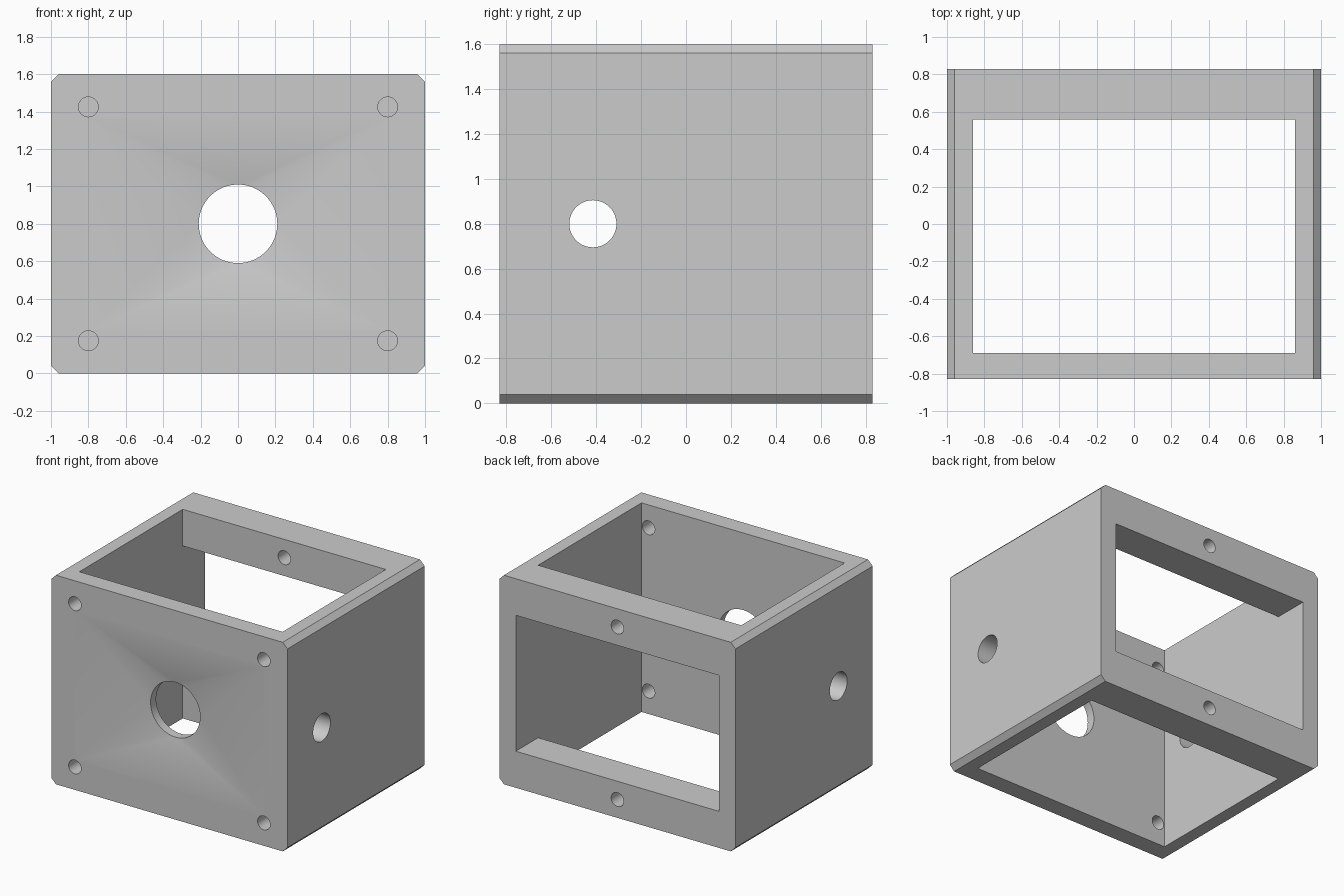
import bpy, bmesh, math
from mathutils import Matrix, Vector

cube = bpy.data.objects.get("Cube")
if cube:
    bpy.data.objects.remove(cube, do_unlink=True)

W, D, H = 1.0, 0.83, 1.6      # half width, half depth, height
MID = H / 2

grey = bpy.data.materials.new("light grey")
grey.use_nodes = True
grey.diffuse_color = (0.6, 0.6, 0.6, 1)
grey.node_tree.nodes["Principled BSDF"].inputs["Base Color"].default_value = (0.6, 0.6, 0.6, 1)


def make(name, bm):
    bmesh.ops.recalc_face_normals(bm, faces=bm.faces)
    mesh = bpy.data.meshes.new(name)
    bm.to_mesh(mesh)
    bm.free()
    mesh.materials.append(grey)
    ob = bpy.data.objects.new(name, mesh)
    bpy.context.collection.objects.link(ob)
    return ob


def box(name, low, high):
    low, high = Vector(low), Vector(high)
    bm = bmesh.new()
    bmesh.ops.create_cube(bm, size=1, matrix=Matrix.Translation((low + high) / 2)
                          @ Matrix.Diagonal((*(high - low), 1)))
    return make(name, bm)


def drill(name, centre, radius, length, axis, sides=48):
    turn = Matrix.Rotation(math.pi / 2, 4, "X" if axis == "y" else "Y")
    bm = bmesh.new()
    bmesh.ops.create_cone(bm, cap_ends=True, segments=sides, radius1=radius, radius2=radius,
                          depth=length, matrix=Matrix.Translation(centre) @ turn)
    return make(name, bm)


def dish_cutter():
    # hull from a rectangle on the front to a circle set back in the wall
    bm = bmesh.new()
    for sx in (-1, 1):
        for sz in (-1, 1):
            for y in (-D, -D - 0.1):
                bm.verts.new((sx * 0.8, y, MID + sz * 0.57))
    for i in range(64):
        a = math.tau * i / 64
        bm.verts.new((0.205 * math.cos(a), -D + 0.073, MID + 0.205 * math.sin(a)))
    bmesh.ops.convex_hull(bm, input=bm.verts)
    return make("dish_cutter", bm)


# Housing: rectangle with chamfered long edges, extruded front to back
c = 0.04
corner = [(W, MID - c), (W - c, MID)]
outline = (corner + [(-x, z) for x, z in reversed(corner)]
           + [(-x, -z) for x, z in corner] + [(x, -z) for x, z in reversed(corner)])
bm = bmesh.new()
face = bm.faces.new([bm.verts.new((x, -D, MID + z)) for x, z in outline])
back = bmesh.ops.extrude_face_region(bm, geom=[face])
bmesh.ops.translate(bm, vec=(0, 2 * D, 0),
                    verts=[v for v in back["geom"] if isinstance(v, bmesh.types.BMVert)])
housing = make("housing", bm)

# Openings: open top and bottom, back window, front dish, lens hole and side holes
cutters = [
    box("chamber_cutter", (-0.86, -0.69, -0.2), (0.86, 0.56, H + 0.2)),
    box("window_cutter", (-0.86, 0.3, 0.28), (0.86, 1.0, 1.32)),
    dish_cutter(),
    drill("lens_cutter", (0, -0.75, MID), 0.21, 0.4, "y", 64),
    drill("side_cutter", (0, -0.415, MID), 0.105, 2.4, "x"),
]
# Screw holes
for sz in (-1, 1):
    cutters.append(drill("back_screw_cutter", (0, 0.7, MID + sz * 0.66), 0.053, 0.5, "y", 32))
    for sx in (-1, 1):
        cutters.append(drill("front_screw_cutter", (sx * 0.8, -0.75, MID + sz * 0.625),
                             0.053, 0.4, "y", 32))

bpy.ops.object.select_all(action="DESELECT")
housing.select_set(True)
bpy.context.view_layer.objects.active = housing
for cutter in cutters:
    cutter.hide_render = True
    mod = housing.modifiers.new("cut", "BOOLEAN")
    mod.operation, mod.solver, mod.object = "DIFFERENCE", "EXACT", cutter
    bpy.ops.object.modifier_apply(modifier=mod.name)
    bpy.data.objects.remove(cutter, do_unlink=True)
bpy.ops.object.shade_smooth_by_angle(angle=math.radians(30))
